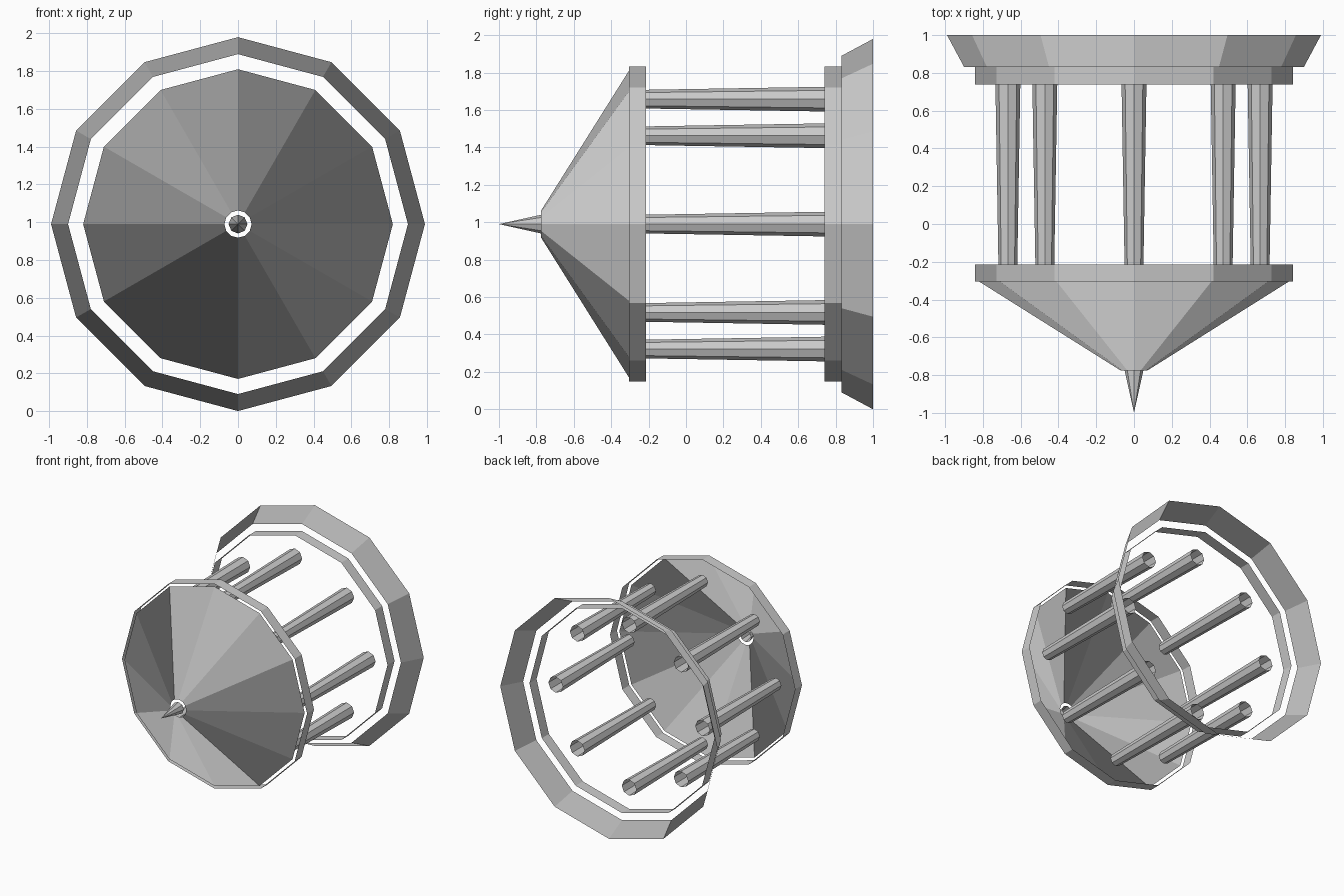
import bpy, bmesh
from math import cos, sin, pi

if "Cube" in bpy.data.objects:
    bpy.data.objects.remove(bpy.data.objects["Cube"])

CZ = 0.99  # height of the central axis, which runs along y


def tube(name, sides, y0, r0, y1, r1, x=0.0, z=CZ):
    """Open-ended frustum along y, each facet shaded flat; r0 = 0 gives a pointed tip."""
    bm = bmesh.new()

    def ring(y, r):
        if r == 0:
            return [bm.verts.new((x, y, z))] * sides
        return [bm.verts.new((x + r * cos(2 * pi * i / sides), y,
                              z + r * sin(2 * pi * i / sides))) for i in range(sides)]

    a, b = ring(y0, r0), ring(y1, r1)
    for i in range(sides):
        j = (i + 1) % sides
        bm.faces.new(list(dict.fromkeys([a[i], b[i], b[j], a[j]])))
    # make the shell face away from the axis
    bm.normal_update()
    f = next(iter(bm.faces))
    c = f.calc_center_median()
    if f.normal.x * (c.x - x) + f.normal.z * (c.z - z) < 0:
        bmesh.ops.reverse_faces(bm, faces=bm.faces[:])
    for f in bm.faces:
        f.smooth = True
    mesh = bpy.data.meshes.new(name)
    bm.to_mesh(mesh)
    bm.free()
    # facet normals point straight out from the axis, as on an untapered prism
    normals = [None] * len(mesh.loops)
    for p in mesh.polygons:
        n = p.normal.copy()
        n.y = 0
        n.normalize()
        for li in p.loop_indices:
            normals[li] = n
    mesh.normals_split_custom_set(normals)
    obj = bpy.data.objects.new(name, mesh)
    bpy.context.collection.objects.link(obj)
    return obj


# pointed end: spike, cone and its rim band
tube("spike", 8, -1.0, 0, -0.775, 0.05)
tube("cone", 12, -0.775, 0.072, -0.305, 0.82)
tube("front_band", 12, -0.305, 0.842, -0.215, 0.842)

# eight tapered columns in a circle
for k in range(8):
    t = 2 * pi * k / 8
    tube(f"column_{k + 1}", 8, -0.215, 0.05, 0.74, 0.066,
         0.668 * cos(t), CZ + 0.668 * sin(t))

# base: straight band and flared ring
tube("rear_band", 12, 0.74, 0.842, 0.832, 0.842)
tube("flared_ring", 12, 0.832, 0.90, 1.0, 0.99)
